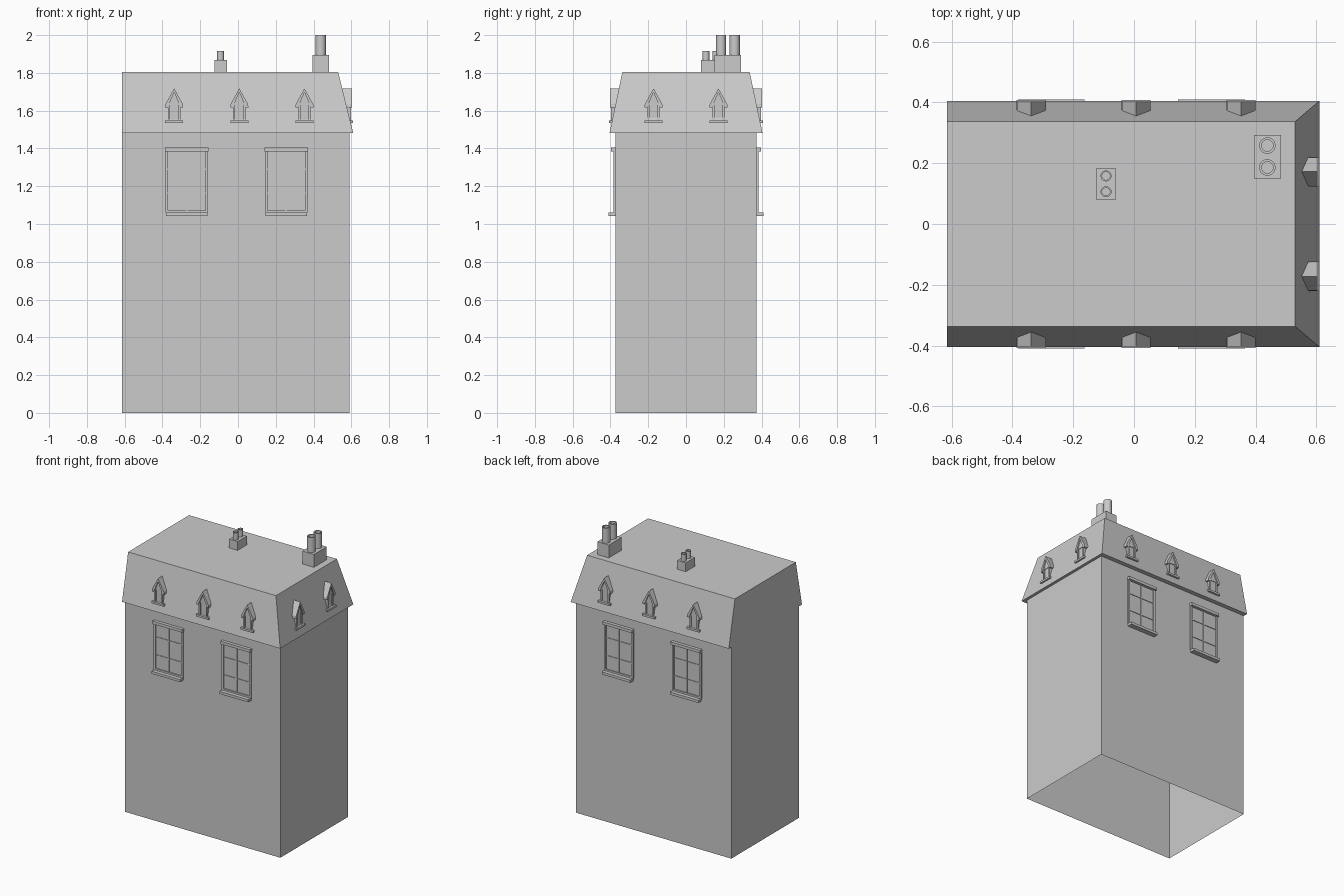
import bpy, bmesh
from math import pi
from mathutils import Matrix, Vector

if "Cube" in bpy.data.objects:
    bpy.data.objects.remove(bpy.data.objects["Cube"])


def finish(name, bm, matrix=Matrix()):
    bm.transform(matrix)
    bmesh.ops.recalc_face_normals(bm, faces=bm.faces)
    mesh = bpy.data.meshes.new(name)
    bm.to_mesh(mesh)
    bm.free()
    ob = bpy.data.objects.new(name, mesh)
    bpy.context.collection.objects.link(ob)
    return ob


def box(bm, x0, x1, y0, y1, z0, z1):
    m = Matrix.Translation(((x0 + x1) / 2, (y0 + y1) / 2, (z0 + z1) / 2))
    m = m @ Matrix.Diagonal((x1 - x0, y1 - y0, z1 - z0, 1))
    bmesh.ops.create_cube(bm, size=1, matrix=m)


def prism(bm, profile, y0, y1):
    # extrude an x-z profile along y
    face = bm.faces.new([bm.verts.new((x, y0, z)) for x, z in profile])
    out = bmesh.ops.extrude_face_region(bm, geom=[face])
    vs = [v for v in out["geom"] if isinstance(v, bmesh.types.BMVert)]
    bmesh.ops.translate(bm, vec=(0, y1 - y0, 0), verts=vs)
    bm.faces.new([v for v in face.verts]) if not face.is_valid else None


def shell(name, rings, cap_top=True):
    # stacked rectangles (x0, x1, half depth, z), open at the bottom
    bm = bmesh.new()
    loops = []
    for x0, x1, y, z in rings:
        loops.append([bm.verts.new(p) for p in
                      ((x0, -y, z), (x1, -y, z), (x1, y, z), (x0, y, z))])
    for a, b in zip(loops, loops[1:]):
        for i in range(4):
            j = (i + 1) % 4
            bm.faces.new((a[i], a[j], b[j], b[i]))
    if cap_top:
        bm.faces.new(loops[-1])
    return finish(name, bm)


# Walls, open underneath
shell("walls", [(-0.613, 0.59, 0.374, 0), (-0.613, 0.59, 0.374, 1.482)], False)

# Mansard roof with eave underside, flush gable on the left
shell("mansard_roof", [(-0.613, 0.59, 0.374, 1.482), (-0.615, 0.61, 0.405, 1.482),
                       (-0.615, 0.53, 0.337, 1.805)])


def window(name, matrix):
    bm = bmesh.new()
    w, f = 0.113, -0.384
    box(bm, -w + 0.01, w - 0.01, -0.376, -0.37, 1.06, 1.385)   # glass
    for s in (-1, 1):                                          # side frames
        a, b = sorted((s * w, s * (w - 0.014)))
        box(bm, a, b, f, -0.37, 1.06, 1.385)
    box(bm, -w, w, f, -0.37, 1.06, 1.072)
    box(bm, -0.004, 0.004, -0.381, -0.37, 1.07, 1.385)         # glazing bars
    for z in (1.165, 1.29):
        box(bm, -w, w, -0.38, -0.37, z - 0.003, z + 0.003)
    box(bm, -w - 0.002, w + 0.002, -0.396, -0.37, 1.385, 1.405)  # lintel
    box(bm, -w + 0.003, w - 0.003, -0.410, -0.37, 1.042, 1.06)   # sill
    finish(name, bm, matrix)


def dormer(name, matrix):
    bm = bmesh.new()
    # recessed pane and side posts
    box(bm, -0.03, 0.03, -0.390, -0.365, 1.545, 1.64)
    for s in (-1, 1):
        a, b = sorted((s * 0.033, s * 0.022))
        box(bm, a, b, -0.398, -0.37, 1.545, 1.64)
    box(bm, -0.048, 0.048, -0.408, -0.375, 1.535, 1.549)       # sill
    # gable infill and pitched roof
    prism(bm, [(-0.033, 1.63), (0.033, 1.63), (0, 1.70)], -0.394, -0.35)
    prism(bm, [(-0.048, 1.617), (-0.034, 1.617), (0, 1.697), (0.034, 1.617),
               (0.048, 1.617), (0.046, 1.635), (0, 1.718), (-0.046, 1.635)],
          -0.403, -0.352)
    finish(name, bm, matrix)


# Front and back windows and dormers
for side, my in (("front", 1), ("back", -1)):
    flip = Matrix.Diagonal((1, my, 1, 1))
    for i, x in enumerate((-0.272, 0.255)):
        window(f"{side}_window_{i + 1}", flip @ Matrix.Translation((x, 0, 0)))
    for i, x in enumerate((-0.338, 0.007, 0.352)):
        dormer(f"{side}_dormer_{i + 1}", flip @ Matrix.Translation((x, 0, 0)))

# Right side dormers
for i, y in enumerate((-0.172, 0.172)):
    dormer(f"side_dormer_{i + 1}",
           Matrix.Translation((0.2, y, 0)) @ Matrix.Rotation(pi / 2, 4, 'Z'))


def pot(name, x, y, r, inner, z0, z1):
    # hollow chimney pot
    prof = [(r, z0), (r, z1), (inner, z1), (inner, z1 - 0.05)]
    bm = bmesh.new()
    vs = [bm.verts.new((px, 0, pz)) for px, pz in prof]
    vs.append(bm.verts.new((0, 0, z1 - 0.05)))
    es = [bm.edges.new(p) for p in zip(vs, vs[1:])]
    bmesh.ops.spin(bm, geom=vs + es, cent=(0, 0, 0), axis=(0, 0, 1),
                   angle=2 * pi, steps=20)
    bmesh.ops.remove_doubles(bm, verts=bm.verts, dist=1e-5)
    ob = finish(name, bm, Matrix.Translation((x, y, 0)))
    bpy.ops.object.select_all(action='DESELECT')
    ob.select_set(True)
    bpy.context.view_layer.objects.active = ob
    bpy.ops.object.shade_smooth_by_angle()


# Chimney stacks: x range, y range, stack top, pot centres, radii, pot top
for label, x0, x1, y0, y1, zt, ys, r, inner, top in (
        ("large", 0.394, 0.483, 0.15, 0.292, 1.895, (0.186, 0.258), 0.027, 0.019, 2.0),
        ("small", -0.125, -0.059, 0.08, 0.182, 1.867, (0.106, 0.158), 0.018, 0.013, 1.917)):
    bm = bmesh.new()
    box(bm, x0, x1, y0, y1, 1.80, zt)
    finish(f"{label}_chimney_stack", bm)
    for i, y in enumerate(ys):
        pot(f"{label}_chimney_pot_{i + 1}", (x0 + x1) / 2, y, r, inner, zt, top)
